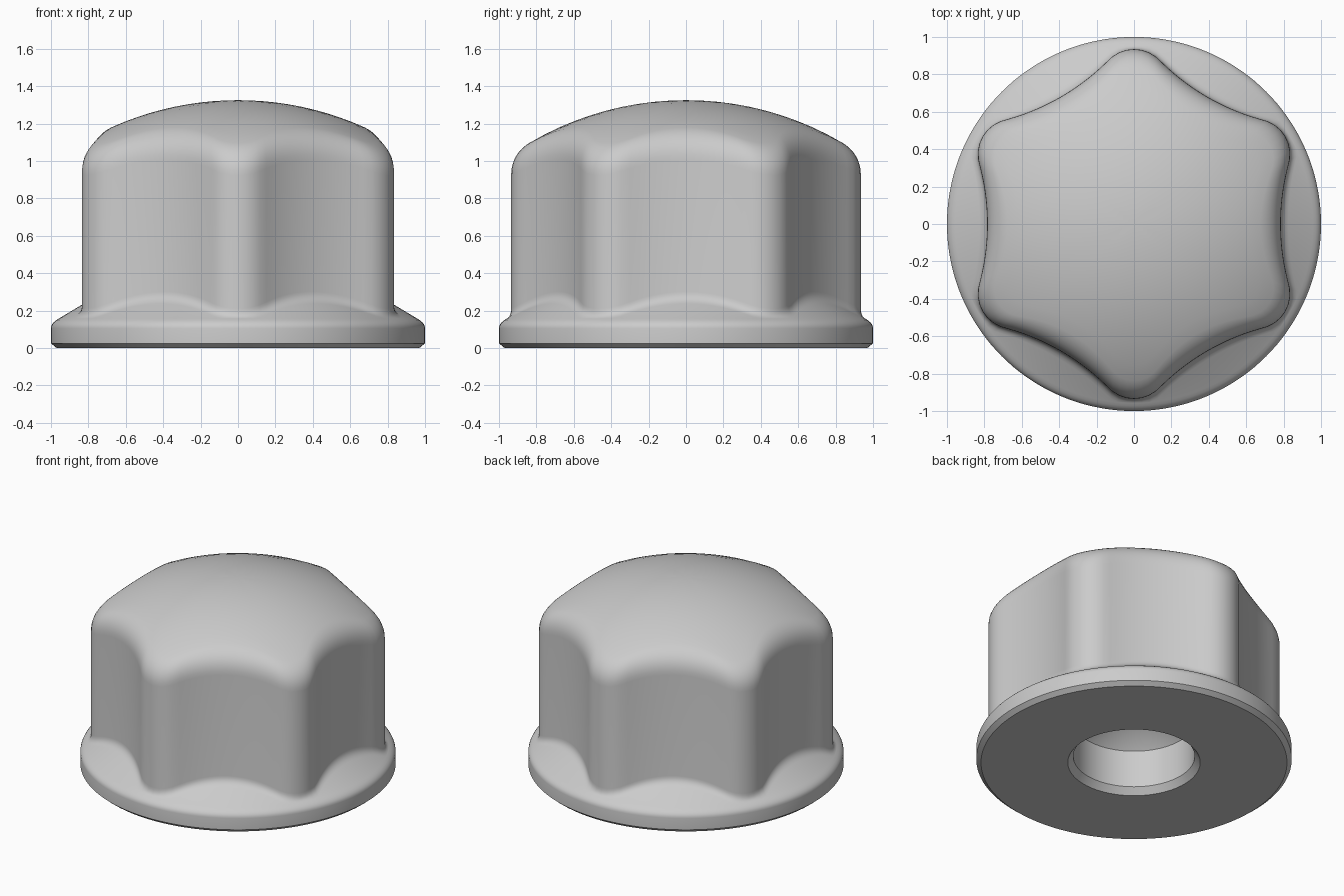
import bpy, bmesh
from math import sin, cos, tan, atan, atan2, sqrt, pi, radians

SEGMENTS = 144
TIP_CENTRE, TIP_R = 0.746, 0.189        # rounded lobe tips
SCOOP_CENTRE, SCOOP_R = 2.01, 1.225     # hollow flanks between the lobes
TANGENT = atan2(0.323, 0.828)           # where flank meets tip
TOP, DOME_R = 1.325, 1.65
RIM_R, RIM_Z = 0.957, 0.158             # upper edge of the flange


def lobed_radius(angle):
    """Radius of the six-lobed outline, with a hollow at angle zero."""
    a = abs((angle + pi / 6) % (pi / 3) - pi / 6)
    if a < TANGENT:
        return SCOOP_CENTRE * cos(a) - sqrt(SCOOP_R**2 - (SCOOP_CENTRE * sin(a))**2)
    b = pi / 6 - a
    return TIP_CENTRE * cos(b) + sqrt(TIP_R**2 - (TIP_CENTRE * sin(b))**2)


def dome(r):
    return TOP - DOME_R + sqrt(DOME_R**2 - r * r)


def cone(r):
    return RIM_Z + (RIM_R - r) * 0.6


def bend(p, q, s, steps):
    """Rounded corner from p to s, pulled towards q."""
    points = []
    for i in range(steps + 1):
        t = i / steps
        points.append(tuple((1 - t)**2 * a + 2 * t * (1 - t) * b + t * t * c
                            for a, b, c in zip(p, q, s)))
    return points


def section(angle):
    """Radius and height pairs from the blind hole round to the dome."""
    r = lobed_radius(angle)
    # bore, chamfers and underside
    pts = [(0.385, 0.305), (0.385, 0.045), (0.42, 0), (0.97, 0), (1, 0.025)]
    # rounded flange edge
    pts += bend((1, 0.105), (1, 0.135), (RIM_R, RIM_Z), 5)
    # fillet between flange and body
    foot = min(r + 0.04, RIM_R - 0.002)
    pts += bend((foot, cone(foot)), (r, cone(r)), (r, cone(r) + 0.04), 5)
    # fillet between body and dome
    slope = atan(r / DOME_R)
    reach = 0.19 * tan((pi / 2 - slope) / 2)
    inner = r - reach * cos(slope)
    pts += bend((r, dome(r) - reach), (r, dome(r)), (inner, dome(inner)), 8)
    # dome
    pts += [(inner * k / 10, dome(inner * k / 10)) for k in range(9, 0, -1)]
    return pts


# Nut: loft the section round the axis
bm = bmesh.new()
columns = []
for i in range(SEGMENTS):
    a = 2 * pi * i / SEGMENTS
    columns.append([bm.verts.new((r * cos(a), r * sin(a), z)) for r, z in section(a)])
bore_tip = bm.verts.new((0, 0, 0.68))
crown = bm.verts.new((0, 0, TOP))
for i, col in enumerate(columns):
    nxt = columns[(i + 1) % SEGMENTS]
    for j in range(len(col) - 1):
        bm.faces.new((col[j], nxt[j], nxt[j + 1], col[j + 1]))
    bm.faces.new((col[0], nxt[0], bore_tip))
    bm.faces.new((col[-1], nxt[-1], crown))
bmesh.ops.recalc_face_normals(bm, faces=bm.faces)

old = bpy.data.objects.get("Cube")
if old:
    bpy.data.objects.remove(old, do_unlink=True)

mesh = bpy.data.meshes.new("flanged_cap_nut")
bm.to_mesh(mesh)
bm.free()
nut = bpy.data.objects.new("flanged_cap_nut", mesh)
bpy.context.scene.collection.objects.link(nut)

# Plain grey metal
grey = bpy.data.materials.new("light_grey")
grey.use_nodes = True
colour = (0.6, 0.6, 0.6, 1)
grey.diffuse_color = colour
grey.node_tree.nodes["Principled BSDF"].inputs["Base Color"].default_value = colour
mesh.materials.append(grey)

bpy.context.view_layer.objects.active = nut
nut.select_set(True)
bpy.ops.object.shade_smooth_by_angle(angle=radians(30))
